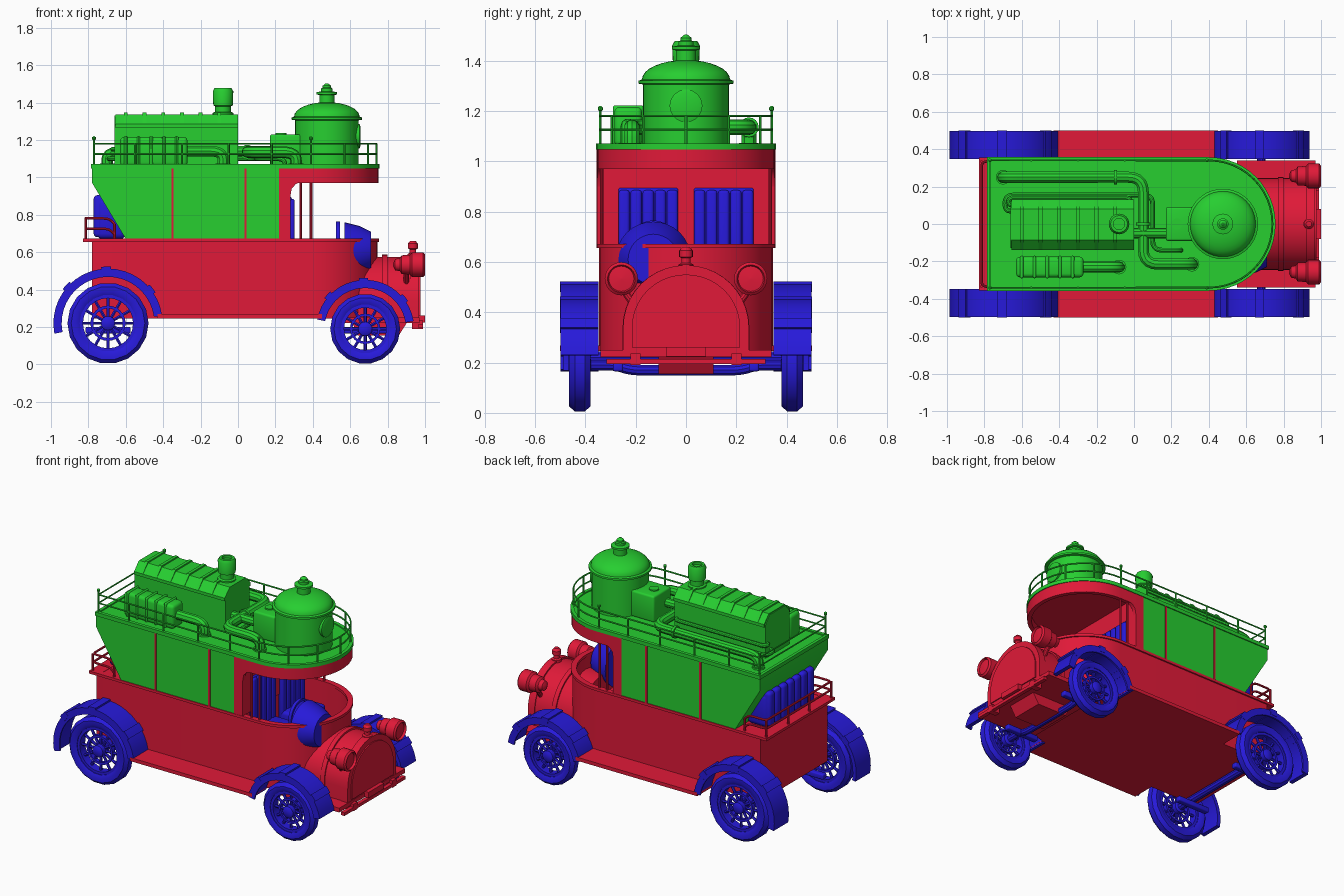
import bpy, bmesh
from math import sin, cos, pi, radians
from mathutils import Vector, Matrix

if "Cube" in bpy.data.objects:
    bpy.data.objects.remove(bpy.data.objects["Cube"])

def material(name, c):
    m = bpy.data.materials.new(name)
    m.diffuse_color = (*c, 1)
    m.use_nodes = True
    m.node_tree.nodes["Principled BSDF"].inputs["Base Color"].default_value = m.diffuse_color
    return m
RED, GREEN, BLUE = (material("red", (.75, .01, .04)), material("green", (.02, .62, .03)),
                    material("blue", (.02, .01, .7)))

def finish(name, bm, mat, bevel=0):
    bmesh.ops.recalc_face_normals(bm, faces=bm.faces)
    me = bpy.data.meshes.new(name)
    bm.to_mesh(me); bm.free()
    me.materials.append(mat)
    ob = bpy.data.objects.new(name, me)
    bpy.context.collection.objects.link(ob)
    if bevel:
        b = ob.modifiers.new("bevel", 'BEVEL')
        b.width, b.segments = bevel, 3
    return ob

def place(axis, u, v, w):
    """2D point (u, v) plus depth w along the axis -> 3D."""
    return {'x': (w, u, v), 'y': (u, w, v), 'z': (u, v, w)}[axis]

def prism(name, pts, a, b, axis, mat, bevel=0):
    bm = bmesh.new()
    f = bm.faces.new([bm.verts.new(place(axis, u, v, a)) for u, v in pts])
    ext = bmesh.ops.extrude_face_region(bm, geom=[f])['geom']
    off = Vector(place(axis, 0, 0, b - a))
    bmesh.ops.translate(bm, vec=off, verts=[g for g in ext if isinstance(g, bmesh.types.BMVert)])
    return finish(name, bm, mat, bevel)

def box(name, x0, x1, y0, y1, z0, z1, mat, bevel=0):
    return prism(name, [(x0, y0), (x1, y0), (x1, y1), (x0, y1)], z0, z1, 'z', mat, bevel)

def ring(name, outer, inner, z0, z1, mat):
    bm = bmesh.new()
    L = [[bm.verts.new((u, v, z)) for u, v in pts]
         for pts, z in ((outer, z0), (outer, z1), (inner, z1), (inner, z0))]
    n = len(outer)
    for k in range(4):
        A, B = L[k], L[(k + 1) % 4]
        for i in range(n):
            j = (i + 1) % n
            bm.faces.new((A[i], A[j], B[j], B[i]))
    return finish(name, bm, mat)

def lathe(name, prof, centre, axis, mat, n=32, closed=False):
    """Revolve (radius, height) points around the axis through centre."""
    bm = bmesh.new()
    rows = [[bm.verts.new(Vector(centre) + Vector(place(axis, r * cos(2*pi*i/n), r * sin(2*pi*i/n), h)))
             for i in range(n)] for r, h in prof]
    for k in range(len(rows) if closed else len(rows) - 1):
        A, B = rows[k], rows[(k + 1) % len(rows)]
        for i in range(n):
            j = (i + 1) % n
            bm.faces.new((A[i], A[j], B[j], B[i]))
    if not closed:
        bm.faces.new(rows[0]); bm.faces.new(rows[-1])
    return finish(name, bm, mat)

def tube(name, pts, r, mat, fillet=0, cyclic=False, res=3):
    P = [Vector(p) for p in pts]
    path = [P[0]]
    for a, p, c in zip(P, P[1:], P[2:]):
        if not fillet:
            path.append(p); continue
        d0, d1 = (a - p), (c - p)
        s = p + d0.normalized() * min(fillet, d0.length * .49)
        e = p + d1.normalized() * min(fillet, d1.length * .49)
        path += [s*(1-t)**2 + p*2*t*(1-t) + e*t*t for t in (0, .2, .4, .6, .8, 1)]
    path.append(P[-1])
    cu = bpy.data.curves.new(name, 'CURVE')
    cu.dimensions, cu.bevel_depth, cu.bevel_resolution, cu.use_fill_caps = '3D', r, res, True
    sp = cu.splines.new('POLY')
    sp.points.add(len(path) - 1)
    for q, p in zip(sp.points, path):
        q.co = (*p, 1)
    sp.use_cyclic_u = cyclic
    cu.materials.append(mat)
    ob = bpy.data.objects.new(name, cu)
    bpy.context.collection.objects.link(ob)

def outline(x0, r, cx=.4, n=24):
    """Plan of the bus: square rear, half-round nose."""
    arc = [(cx + r * cos(t), r * sin(t)) for t in (-pi/2 + pi*i/n for i in range(n + 1))]
    return [(x0, -r)] + arc + [(x0, r)]

def arch(w, z0, zs, zt, n=20):
    return [(w, z0)] + [(w * cos(pi*i/n), zs + (zt - zs) * sin(pi*i/n)) for i in range(n + 1)] + [(-w, z0)]

# Lower body, open at the cockpit
prism("body_floor", outline(-.78, .345), .245, .45, 'z', RED)
ring("body_wall", outline(-.78, .345), outline(-.75, .325), .45, .66, RED)
ring("body_rim", outline(-.83, .355), outline(-.75, .32), .655, .672, RED)
box("rear_deck", -.77, .24, -.335, .335, .45, .67, RED)
for s in (1, -1):
    box("running_board", -.43, .45, min(s*.34, s*.5), max(s*.34, s*.5), .245, .268, RED)

# Upper cabin with sloped tail, trim strips and cab back wall
prism("cabin", [(-.60, .67), (.23, .67), (.23, 1.055), (-.78, 1.055), (-.78, .97)], -.35, .35, 'y', GREEN)
box("cab_back_wall", .22, .28, -.353, .353, .67, 1.05, RED)
for s in (1, -1):
    for x in (-.35, .04):
        box("cabin_trim", x-.006, x+.006, s*.351-.005, s*.351+.005, .67, 1.05, RED)
    prism("door_corner", [(.27, .98), (.35, .98), (.31, .965), (.287, .94), (.28, .90), (.27, .9)],
          s*.34-.012, s*.34+.012, 'y', RED)
    for x in (.335, .39):
        tube("roof_pole", [(x, s*.335, .66), (x, s*.335, 1)], .007, RED)

# Roof
ring("roof_valance", outline(.24, .352), outline(.26, .325), .97, 1.05, RED)
prism("ceiling", outline(.24, .34), 1.02, 1.05, 'z', RED)
prism("roof", outline(-.785, .357), 1.046, 1.062, 'z', GREEN)
ring("roof_edge", outline(-.785, .357), outline(-.765, .335), 1.06, 1.07, GREEN)
rail = outline(-.77, .34)
for z in (1.125, 1.18):
    tube("roof_rail", [(x, y, z) for x, y in rail], .005, GREEN, cyclic=True, res=1)
posts = [(x, s*.34) for x in (-.77, -.55, -.3, -.05, .18, .39) for s in (1, -1)]
posts += [(.4 + .34*cos(t), .34*sin(t)) for t in map(radians, (-60, -30, 0, 30, 60))]
for x, y in posts:
    tall = x in (-.77, .39)
    tube("rail_post", [(x, y, 1.06), (x, y, 1.205 if tall else 1.18)], .006, GREEN, res=1)
    if tall:
        lathe("post_knob", [(.003, -.01), (.01, -.005), (.01, .006), (.003, .012)], (x, y, 1.208), 'z', GREEN, 10)

# Domed boiler with finial and port
dome = [(.175 * cos(t), 1.325 + .077 * sin(t)) for t in (pi/2*i/8 for i in range(8))]
lathe("boiler", [(.17, 1.06), (.17, 1.305), (.188, 1.308), (.188, 1.32)] + dome +
      [(.04, 1.4), (.04, 1.44), (.055, 1.443), (.055, 1.455), (.03, 1.46), (.03, 1.475),
       (.022, 1.48), (.022, 1.49), (.006, 1.503)], (.475, 0, 0), 'z', GREEN, 40)
lathe("boiler_port", [(.065, .6), (.065, .65), (.05, .655), (.004, .655)], (0, 0, 1.22), 'x', GREEN)
box("boiler_box", .17, .34, -.09, .09, 1.06, 1.23, GREEN, .012)
lathe("box_cap", [(.03, 1.22), (.03, 1.238)], (.23, 0, 0), 'z', GREEN, 16)

# Engine housing with ribs, chimney and side unit
def hood(k):
    return [(-.128-k, 1.06), (-.128-k, 1.28), (-.085, 1.33+k), (.08, 1.33+k), (.12+k, 1.28), (.12+k, 1.06)]
prism("engine", hood(0), -.66, 0, 'x', GREEN)
prism("engine_lid", [(-.138, 1.265), (-.138, 1.285), (-.085, 1.337), (.08, 1.337), (.13, 1.285), (.13, 1.265)],
      -.655, 0, 'x', GREEN)
for i in range(6):
    x = -.6 + i * .1
    prism("engine_rib", [(y*1.01, z+.007) for y, z in hood(.009)[1:5]], x-.01, x+.01, 'x', GREEN)
lathe("chimney", [(.055, 1.32), (.055, 1.345), (.042, 1.35), (.042, 1.38), (.052, 1.385), (.055, 1.46),
                  (.045, 1.477), (.03, 1.477), (.03, 1.46)], (-.08, 0, 0), 'z', GREEN, 24)
box("side_unit", -.63, -.27, -.285, -.175, 1.06, 1.215, GREEN, .02)
for i in range(5):
    x = -.6 + i * .068
    box("side_unit_rib", x-.009, x+.009, -.291, -.169, 1.06, 1.222, GREEN, .02)

# Roof pipes
tube("side_pipe", [(-.3, -.23, 1.14), (-.08, -.23, 1.14), (-.08, -.23, 1.05)], .03, GREEN, .07)
tube("main_pipe", [(-.7, .25, 1.05), (-.7, .25, 1.135), (.05, .25, 1.135), (.05, -.215, 1.135),
                   (.31, -.215, 1.135), (.31, -.215, 1.05)], .031, GREEN, .08)
tube("thin_pipe", [(-.64, .07, 1.1), (-.69, .07, 1.1), (-.69, .155, 1.1), (.1, .155, 1.1), (.1, -.14, 1.1),
                   (.25, -.14, 1.1), (.25, -.14, 1.05)], .013, GREEN, .05)
tube("upper_thin_pipe", [(-.62, .1, 1.15), (-.67, .1, 1.15), (-.67, .14, 1.15), (-.02, .14, 1.15),
                         (-.02, .1, 1.15)], .013, GREEN, .03)
tube("boiler_pipe", [(-.01, -.05, 1.14), (.2, -.05, 1.14)], .028, GREEN)
for p, ax in (((-.7, .25, 1.065), 'z'), ((.31, -.215, 1.065), 'z'), ((-.08, -.23, 1.065), 'z'),
              ((-.1, .25, 1.135), 'x'), ((.05, 0, 1.135), 'y')):
    lathe("pipe_flange", [(.039, -.008), (.039, .008)], p, ax, GREEN, 16)

# Nose: bonnet, grille frame, cap, bumper
prism("bonnet", arch(.245, .24, .34, .575), .6, .93, 'x', RED)
prism("bonnet_band", arch(.252, .24, .34, .587), .77, .8, 'x', RED)
prism("grille_frame", arch(.25, .24, .34, .587), .92, .968, 'x', RED)
prism("grille", arch(.215, .26, .34, .55), .96, .975, 'x', RED)
box("nose_plate", .55, .97, -.34, .34, .222, .25, RED)
box("bumper", .965, .99, -.315, .315, .195, .215, RED)
box("bumper_plate", .965, 1.0, -.08, .08, .225, .262, RED)
prism("sump", [(.6, .25), (.64, .155), (.86, .155), (.92, .25)], -.11, .11, 'y', RED)
lathe("bonnet_cap", [(.03, .57), (.03, .59), (.018, .595), (.018, .615), (.027, .62), (.027, .645), (.015, .66)],
      (.935, 0, 0), 'z', RED, 16)
for s in (1, -1):
    box("bumper_iron", .93, .99, s*.2-.02, s*.2+.02, .19, .235, RED)
    lathe("headlight", [(.01, .83), (.03, .84), (.035, .865), (.05, .875), (.053, .92), (.066, .93), (.066, .99),
                        (.055, 1.0), (.05, .985), (.004, .99)], (0, s*.257, .533), 'x', RED, 24)
    tube("headlight_bracket", [(.9, s*.257, .5), (.9, s*.2, .42)], .015, RED)

# Cockpit seats, dash cowl and steering wheel
for s in (1, -1):
    box("seat_back", .265, .288, s*.15-.12, s*.15+.12, .45, .895, BLUE, .02)
    for i in range(5):
        y = s*.15 - .096 + i * .048
        box("seat_rib", .27, .303, y-.022, y+.022, .46, .885, BLUE, .012)
    box("seat_cushion", .28, .45, s*.15-.12, s*.15+.12, .45, .56, BLUE, .02)
lathe("dash_cowl", [(.15, .57), (.13, .65), (.1, .71)], (0, -.13, .61), 'x', BLUE, 32)
lathe("steering_wheel", [(.085, -.01), (.1, -.01), (.1, .01), (.085, .01)], (.535, -.13, .665), 'x', BLUE, 24, True)
tube("steering_column", [(.535, -.13, .665), (.64, -.13, .6)], .015, BLUE)
box("steering_spoke", .528, .542, -.22, -.04, .658, .672, BLUE)

# Rear trunk and rear rail
box("trunk", -.755, -.6, -.24, .24, .67, .89, BLUE, .03)
for i in range(7):
    y = -.204 + i * .068
    box("trunk_rib", -.772, -.62, y-.03, y+.03, .68, .905, BLUE, .02)
for z in (.725, .78):
    tube("rear_rail", [(-.66, .335, z-.03), (-.69, .335, z), (-.815, .335, z), (-.815, -.335, z),
                       (-.69, -.335, z), (-.66, -.335, z-.03)], .007, RED, .03)
for x, y in [(-.815, y) for y in (-.335, -.11, .11, .335)] + [(-.66, -.335), (-.66, .335)]:
    tube("rear_rail_post", [(x, y, .66), (x, y, .78 if x < -.7 else .75)], .007, RED)

# Wheels, fenders and axles
def arc_strip(cx, cz, r0, r1, a0, a1, n):
    A = [radians(a0 + (a1 - a0) * i / n) for i in range(n + 1)]
    return [(cx + r1*cos(a), cz + r1*sin(a)) for a in A] + [(cx + r0*cos(a), cz + r0*sin(a)) for a in reversed(A)]

for tag, cx, R, fr, a0, a1 in (("rear", -.695, .217, .298, 8, 191), ("front", .68, .187, .268, 9, 169)):
    cz = R + .003
    for s in (1, -1):
        c = (cx, s*.422, cz)
        q = R * .70
        lathe(tag+"_tyre", [(q, -.032), (q+.02, -.042), (R-.02, -.042), (R, -.02), (R, .02), (R-.02, .042),
                            (q+.02, .042), (q, .032)], c, 'y', BLUE, 18, True)
        lathe(tag+"_rim", [(q-.018, -.028), (q+.004, -.028), (q+.004, .028), (q-.018, .028)], c, 'y', BLUE, 24, True)
        lathe(tag+"_inner_ring", [(q*.52, -.014), (q*.62, -.014), (q*.62, .014), (q*.52, .014)], c, 'y', BLUE, 24, True)
        lathe(tag+"_hub", [(.022, -.045), (.038, -.035), (.038, .035), (.022, .045)], c, 'y', BLUE, 16)
        for i in range(12):
            a = 2*pi*i/12
            d = Vector((cos(a), 0, sin(a)))
            tube(tag+"_spoke", [Vector(c) + d*.03, Vector(c) + d*(q-.01)], .009, BLUE, res=1)
        y0, y1 = s*.347, s*.498
        prism(tag+"_fender", arc_strip(cx, cz, fr-.03, fr-.006, a0, a1, 20), y0, y1, 'y', BLUE)
        prism(tag+"_fender_lip", arc_strip(cx, cz, fr-.05, fr-.006, a0, a1, 20), y1-s*.012, y1, 'y', BLUE)
        for a in (38, 92, 138):
            prism(tag+"_fender_band", arc_strip(cx, cz, fr-.035, fr+.005, a-5, a+5, 3), y0, s*.5, 'y', BLUE)
    if tag == "rear":
        tube("rear_axle", [(cx, -.42, cz), (cx, .42, cz)], .025, BLUE)
    else:
        tube("front_axle", [(cx, -.42, cz), (cx, -.28, cz), (cx, -.22, cz-.02), (cx, .22, cz-.02),
                            (cx, .28, cz), (cx, .42, cz)], .022, BLUE, .04)
    for s in (1, -1):
        box(tag+"_spring", cx-.12, cx+.12, s*.27-.02, s*.27+.02, .165, .2, BLUE, .008)

# Tubes to meshes, smooth curved surfaces
bpy.ops.object.select_all(action='SELECT')
bpy.context.view_layer.objects.active = next(o for o in bpy.data.objects if o.type == 'CURVE')
bpy.ops.object.convert(target='MESH')
bpy.ops.object.select_all(action='SELECT')
bpy.ops.object.shade_smooth_by_angle(angle=radians(35))
